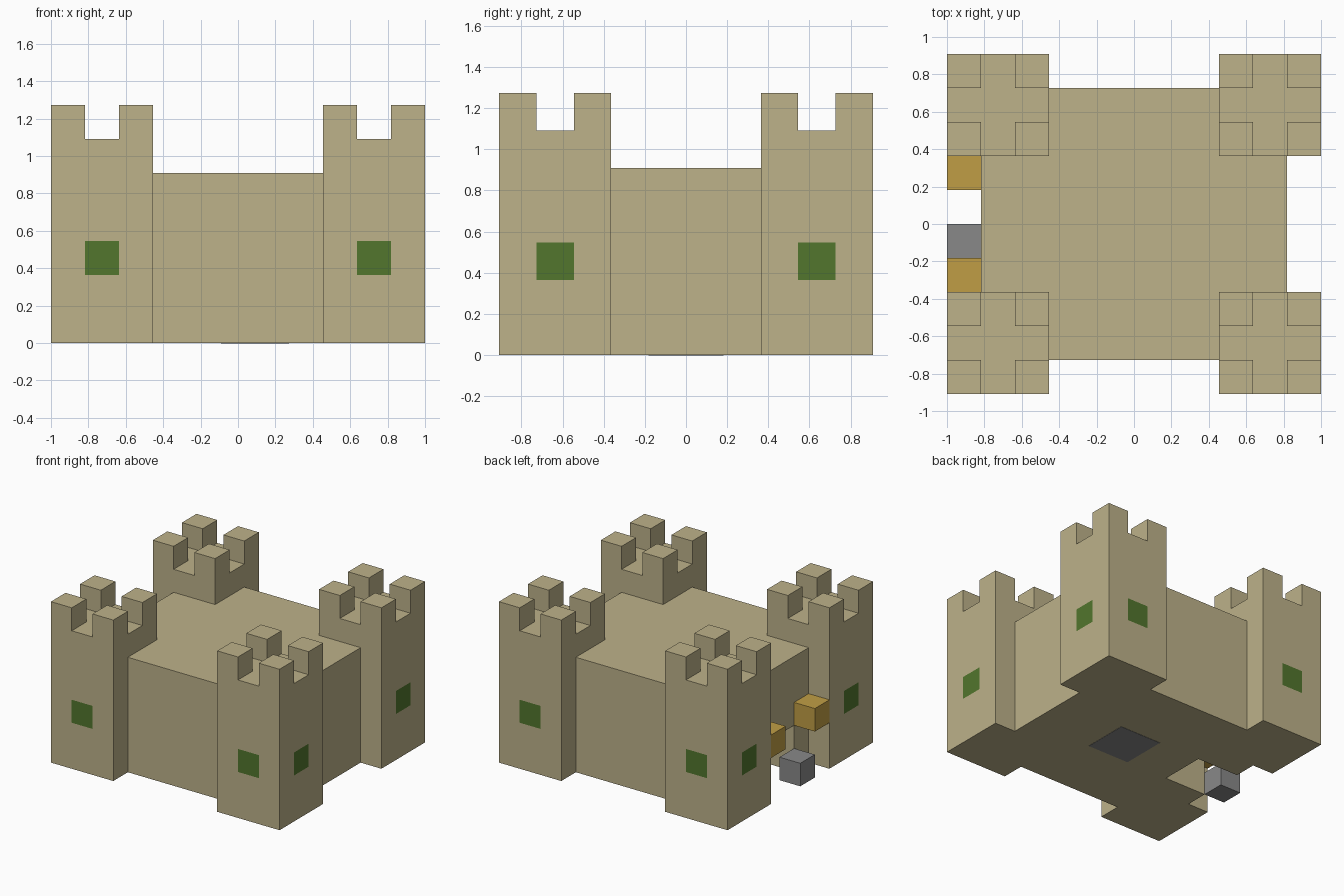
import bpy, bmesh
from mathutils import Matrix, Vector

U = 2 / 11  # one building block

cube = bpy.data.objects.get("Cube")
if cube:
    bpy.data.objects.remove(cube, do_unlink=True)


def material(name, rgb):
    lin = [((c / 255 + 0.055) / 1.055) ** 2.4 for c in rgb] + [1]
    m = bpy.data.materials.new(name)
    m.use_nodes = True
    m.diffuse_color = lin
    m.node_tree.nodes["Principled BSDF"].inputs["Base Color"].default_value = lin
    return m


stone = material("sandstone", (189, 178, 138))
green = material("window_green", (82, 118, 45))
gold = material("torch_gold", (192, 158, 69))
grey = material("grey_stone", (137, 137, 137))


def finish(name, bm, *mats):
    bmesh.ops.recalc_face_normals(bm, faces=bm.faces)
    mesh = bpy.data.meshes.new(name)
    bm.to_mesh(mesh)
    bm.free()
    for m in mats:
        mesh.materials.append(m)
    ob = bpy.data.objects.new(name, mesh)
    bpy.context.collection.objects.link(ob)
    return ob


def box(name, lo, hi, mat):
    """Box between two corners, measured in blocks."""
    lo, hi = Vector(lo) * U, Vector(hi) * U
    bm = bmesh.new()
    bmesh.ops.create_cube(bm, size=1, matrix=Matrix.Translation((lo + hi) / 2)
                          @ Matrix.Diagonal((*(hi - lo), 1)))
    return finish(name, bm, mat)


def tower(name, sx, sy):
    """Three by three tower with corner merlons and windows on its outer walls."""
    centre = Vector((sx * 4, sy * 3.5, 6)) * U
    bm = bmesh.new()
    bmesh.ops.create_grid(bm, x_segments=3, y_segments=3, size=1.5 * U,
                          matrix=Matrix.Translation(centre))
    corners = [f for f in bm.faces
               if min(abs(v) for v in (f.calc_center_median() - centre).xy) > U / 2]
    rim = [e for e in bm.edges if e.is_boundary]
    # Walls in three bands, the middle one holding the windows
    for drop in (3, 1, 2):
        new = bmesh.ops.extrude_edge_only(bm, edges=rim)["geom"]
        bmesh.ops.translate(bm, vec=(0, 0, -drop * U),
                            verts=[g for g in new if isinstance(g, bmesh.types.BMVert)])
        rim = [e for e in bm.edges if e.is_boundary]
    bmesh.ops.contextual_create(bm, geom=rim)
    # Merlons
    for f in bmesh.ops.extrude_discrete_faces(bm, faces=corners)["faces"]:
        bmesh.ops.translate(bm, vec=(0, 0, U), verts=f.verts)
    # Window cells: middle of the outward walls
    for f in bm.faces:
        c = (f.calc_center_median() - centre) / U
        outward = max(c.x * sx, c.y * sy) > 1.4
        middle = min(abs(c.x), abs(c.y)) < 0.1
        if outward and middle and abs(c.z + 3.5) < 0.1:
            f.material_index = 1
    return finish(name, bm, stone, green)


# Corner towers
for side, sx in (("right", -1), ("left", 1)):
    for end, sy in (("front", -1), ("back", 1)):
        tower(f"{end}_{side}_tower", sx, sy)

# Keep with a doorway cut into its right side
keep = box("keep", (-4.5, -4, 0), (4.5, 4, 5), stone)
cutter = box("doorway_cutter", (-5, -1, -1), (-2.5, 1, 2), stone)
cutter.hide_render = True
cut = keep.modifiers.new("doorway", "BOOLEAN")
cut.operation = "DIFFERENCE"
cut.object = cutter
bpy.context.view_layer.objects.active = keep
bpy.ops.object.modifier_apply(modifier=cut.name)
bpy.data.objects.remove(cutter, do_unlink=True)

# Foundation slab under the keep
box("foundation_slab", (-0.5, -1, -0.01), (1.5, 1, 0.02), grey)

# Torches beside the door and the loose step block
box("back_torch", (-5.5, 1, 2), (-4.5, 2, 3), gold)
box("front_torch", (-5.5, -2, 2), (-4.5, -1, 3), gold)
box("step_block", (-5.5, -1, 0), (-4.5, 0, 1), grey)
